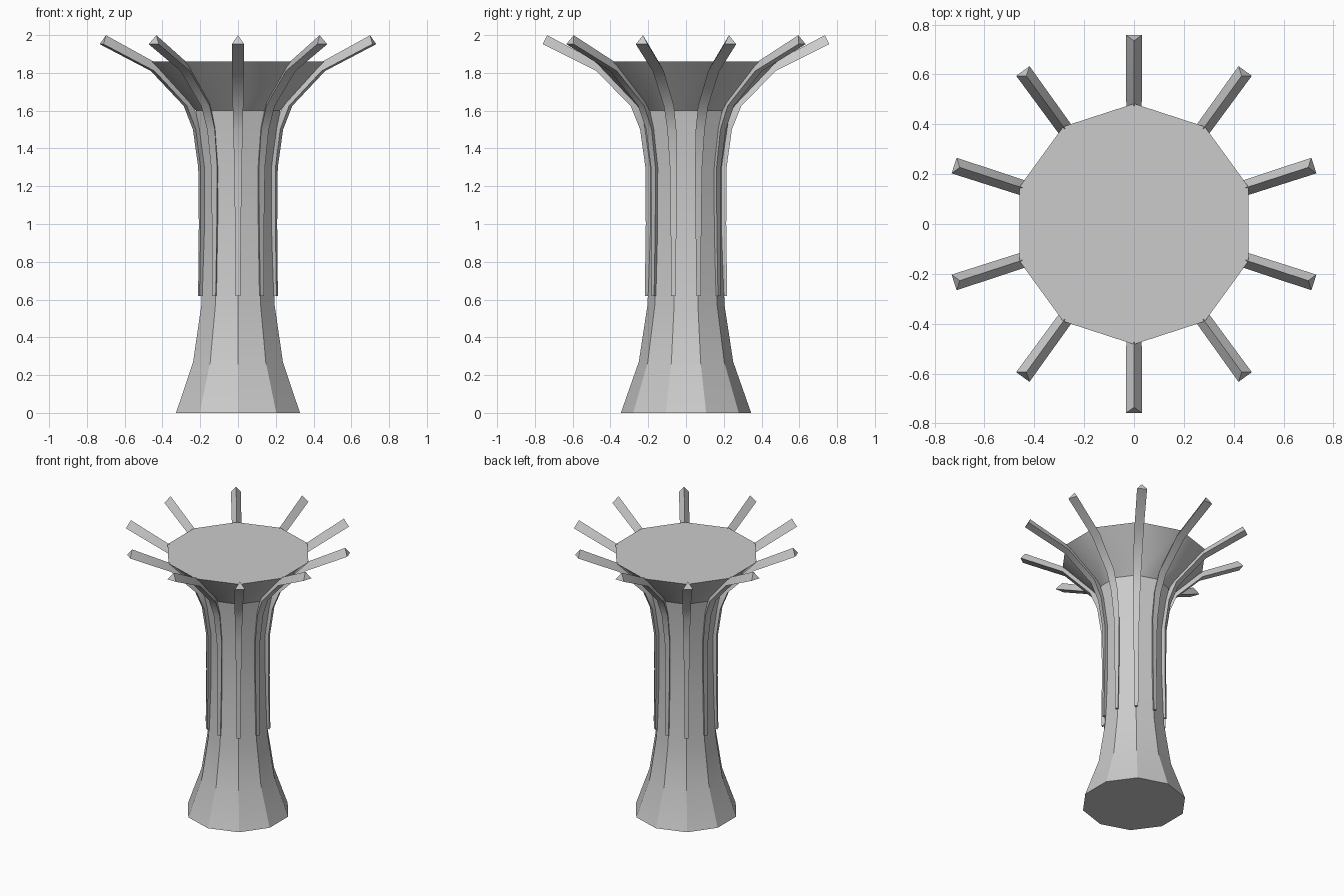
import bpy, bmesh, math
from mathutils import Vector

if "Cube" in bpy.data.objects:
    bpy.data.objects.remove(bpy.data.objects["Cube"])

SIDES = 10
ANGLES = [math.radians(18 + 36 * i) for i in range(SIDES)]


def make_object(name, bm, angle):
    bmesh.ops.recalc_face_normals(bm, faces=bm.faces)
    mesh = bpy.data.meshes.new(name)
    bm.to_mesh(mesh)
    bm.free()
    ob = bpy.data.objects.new(name, mesh)
    bpy.context.collection.objects.link(ob)
    bpy.ops.object.select_all(action='DESELECT')
    ob.select_set(True)
    bpy.context.view_layer.objects.active = ob
    bpy.ops.object.shade_smooth_by_angle(angle=math.radians(angle))
    return ob


def skin(bm, rings):
    """Bridge successive closed rings of points and cap both ends."""
    rows = [[bm.verts.new(p) for p in ring] for ring in rings]
    n = len(rows[0])
    for a, b in zip(rows, rows[1:]):
        for i in range(n):
            j = (i + 1) % n
            bm.faces.new((a[i], a[j], b[j], b[i]))
    bm.faces.new(rows[0][::-1])
    bm.faces.new(rows[-1])


# Flared ten-sided column (radius, height)
profile = [(0.345, 0), (0.25, 0.27), (0.204, 0.57), (0.19, 0.95),
           (0.19, 1.3), (0.235, 1.6), (0.483, 1.86)]
bm = bmesh.new()
skin(bm, [[(r * math.cos(a), r * math.sin(a), z) for a in ANGLES]
          for r, z in profile])
make_object("column", bm, 30)

# Triangular ribs: outer-face path (radius, height, half width, depth)
path = [(0.218, 0.62, 0.0125, 0.030), (0.213, 1.0, 0.016, 0.034),
        (0.215, 1.3, 0.020, 0.036), (0.243, 1.5, 0.025, 0.040),
        (0.293, 1.625, 0.028, 0.043), (0.475, 1.81, 0.031, 0.047),
        (0.759, 1.952, 0.033, 0.053)]
for k, a in enumerate(ANGLES):
    out = Vector((math.cos(a), math.sin(a), 0))
    side = Vector((-math.sin(a), math.cos(a), 0))
    rings = []
    for i, (r, z, w, d) in enumerate(path):
        p, q = path[max(i - 1, 0)], path[min(i + 1, len(path) - 1)]
        t = Vector((q[0] - p[0], q[1] - p[1])).normalized()
        c = out * r + Vector((0, 0, z))
        apex = out * (r - t.y * d) + Vector((0, 0, z + t.x * d))
        rings.append([c - side * w, c + side * w, apex])
    bm = bmesh.new()
    skin(bm, rings)
    make_object(f"rib_{k + 1}", bm, 30)
